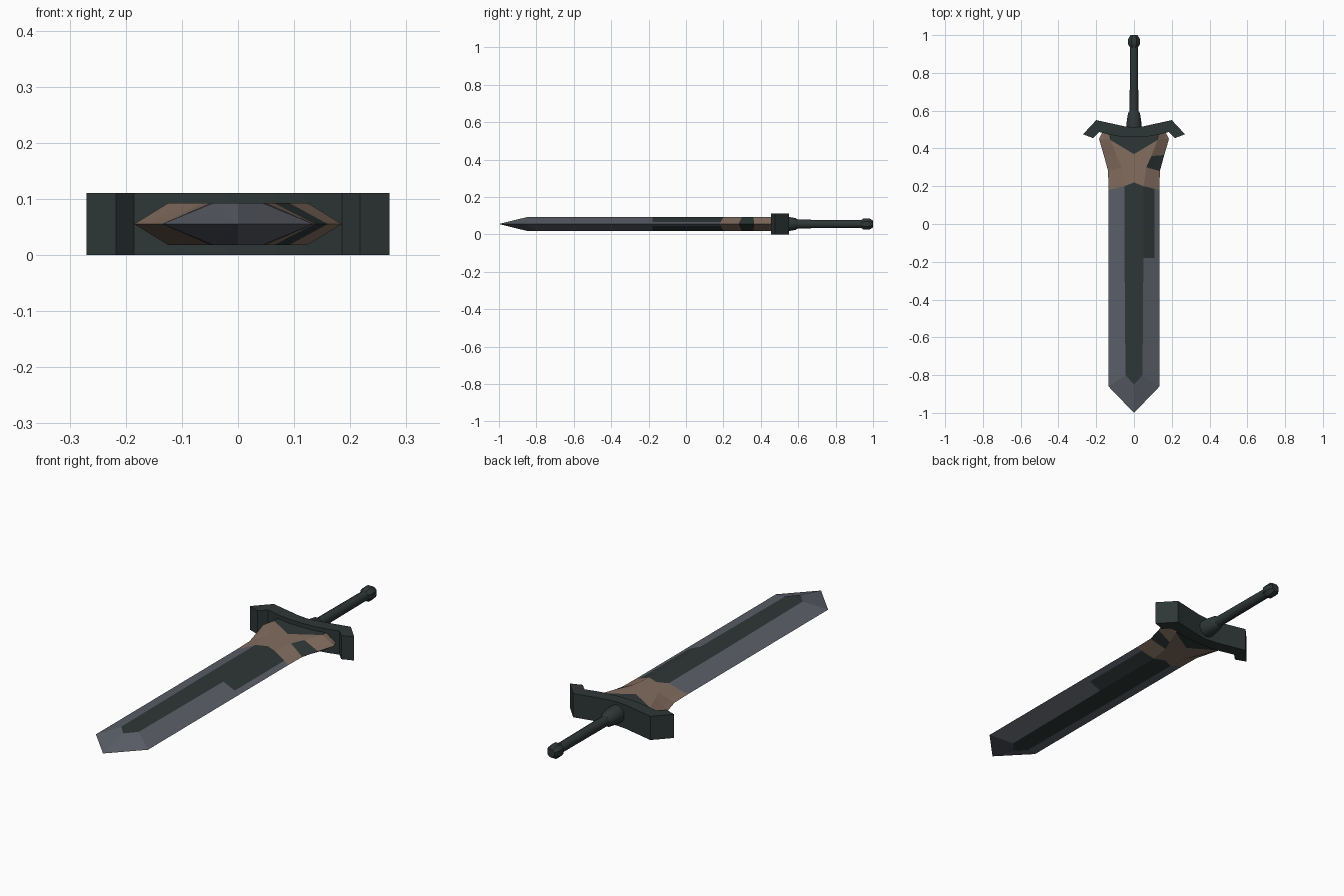
import bpy, bmesh, math

cube = bpy.data.objects.get("Cube")
if cube:
    bpy.data.objects.remove(cube, do_unlink=True)

MID_Z = 0.0555      # height of the sword's centre plane
HALF = 0.037        # half thickness of the blade


def make_material(name, rgb):
    mat = bpy.data.materials.new(name)
    mat.use_nodes = True
    colour = (*rgb, 1.0)
    mat.diffuse_color = colour
    bsdf = next(n for n in mat.node_tree.nodes if n.type == 'BSDF_PRINCIPLED')
    bsdf.inputs["Base Color"].default_value = colour
    bsdf.inputs["Roughness"].default_value = 0.7
    return mat


steel = make_material("grey_steel", (0.105, 0.115, 0.14))
dark = make_material("dark_iron", (0.027, 0.038, 0.037))
leather = make_material("brown_leather", (0.23, 0.155, 0.118))
STEEL, DARK, BROWN = range(3)


def finish(bm, name, mats, smooth=None):
    bmesh.ops.remove_doubles(bm, verts=bm.verts, dist=1e-5)
    bmesh.ops.recalc_face_normals(bm, faces=bm.faces)
    mesh = bpy.data.meshes.new(name)
    bm.to_mesh(mesh)
    bm.free()
    for m in mats:
        mesh.materials.append(m)
    obj = bpy.data.objects.new(name, mesh)
    bpy.context.collection.objects.link(obj)
    if smooth:
        bpy.ops.object.select_all(action='DESELECT')
        obj.select_set(True)
        bpy.context.view_layer.objects.active = obj
        bpy.ops.object.shade_smooth_by_angle(angle=math.radians(smooth))
    return obj


# Blade stations from tip to guard: centre y, ridge x, ridge y, edge x, edge y
STATIONS = [
    (-0.85, 0.045, -0.80, 0.135, -0.86),
    (-0.18, 0.050, -0.18, 0.135, -0.18),
    (0.22, 0.050, 0.20, 0.135, 0.18),
    (0.29, 0.065, 0.30, 0.137, 0.28),
    (0.33, 0.092, 0.36, 0.160, 0.365),
    (0.37, 0.125, 0.445, 0.185, 0.45),
    (0.49, 0.128, 0.49, 0.165, 0.49),
]


def blade_colour(station, column, side):
    centre = column == 0
    if station < 2:
        worn = station == 1 and column == 1 and side > 0
        return DARK if centre or worn else STEEL
    if station == 3 and side > 0 and not centre:
        return DARK
    return DARK if station == 5 and centre else BROWN


def blade_row(station, side, up):
    cy, rx, ry, ex, ey = station
    t = 0.7     # seam part way down the bevel
    points = [(0, cy, 1), (rx, ry, 1),
              (rx + (ex - rx) * t, ry + (ey - ry) * t, 1 - t), (ex, ey, 0)]
    return [(side * x, y, MID_Z + up * HALF * h) for x, y, h in points]


# Blade: four mirrored quarters of a flattened hexagon
bm = bmesh.new()
for side in (1, -1):
    for up in (1, -1):
        rows = [[bm.verts.new(p) for p in blade_row(s, side, up)] for s in STATIONS]
        for i, (a, b) in enumerate(zip(rows, rows[1:])):
            for c in range(3):
                face = bm.faces.new((a[c], a[c + 1], b[c + 1], b[c]))
                face.material_index = blade_colour(i, c, side)
        tip = bm.verts.new((0, -1, MID_Z))
        for c in range(3):
            bm.faces.new((tip, rows[0][c], rows[0][c + 1])).material_index = STEEL
finish(bm, "blade", [steel, dark, leather])

# Crossguard: half outline mirrored, then extruded upward
half = [(0, 0.512), (0.05, 0.517), (0.20, 0.55), (0.27, 0.475), (0.217, 0.455),
        (0.185, 0.487), (0.13, 0.473), (0.07, 0.463), (0, 0.46)]
outline = half + [(-x, y) for x, y in half[-2:0:-1]]
bm = bmesh.new()
base = bm.faces.new([bm.verts.new((x, y, 0)) for x, y in outline])
top = bmesh.ops.extrude_face_region(bm, geom=[base])["geom"]
bmesh.ops.translate(bm, vec=(0, 0, 2 * MID_Z),
                    verts=[v for v in top if isinstance(v, bmesh.types.BMVert)])
finish(bm, "crossguard", [dark], smooth=25)


# Round parts turned about the sword's long axis
def turned(name, profile, sides):
    bm = bmesh.new()
    rings = []
    for y, r in profile:
        angles = [2 * math.pi * (k + 0.5) / sides for k in range(sides)]
        rings.append([bm.verts.new((r * math.cos(a), y, MID_Z + r * math.sin(a)))
                      for a in angles])
    for a, b in zip(rings, rings[1:]):
        for k in range(sides):
            n = (k + 1) % sides
            bm.faces.new((a[k], a[n], b[n], b[k]))
    bm.faces.new(rings[0])
    bm.faces.new(rings[-1])
    return finish(bm, name, [dark], smooth=35)


turned("collar", [(0.50, 0.043), (0.535, 0.041), (0.585, 0.033), (0.60, 0.024)], 12)
turned("grip", [(0.58, 0.024), (0.95, 0.022)], 12)
turned("pommel", [(0.935, 0.022), (0.95, 0.033), (0.98, 0.033), (1.0, 0.02)], 8)
